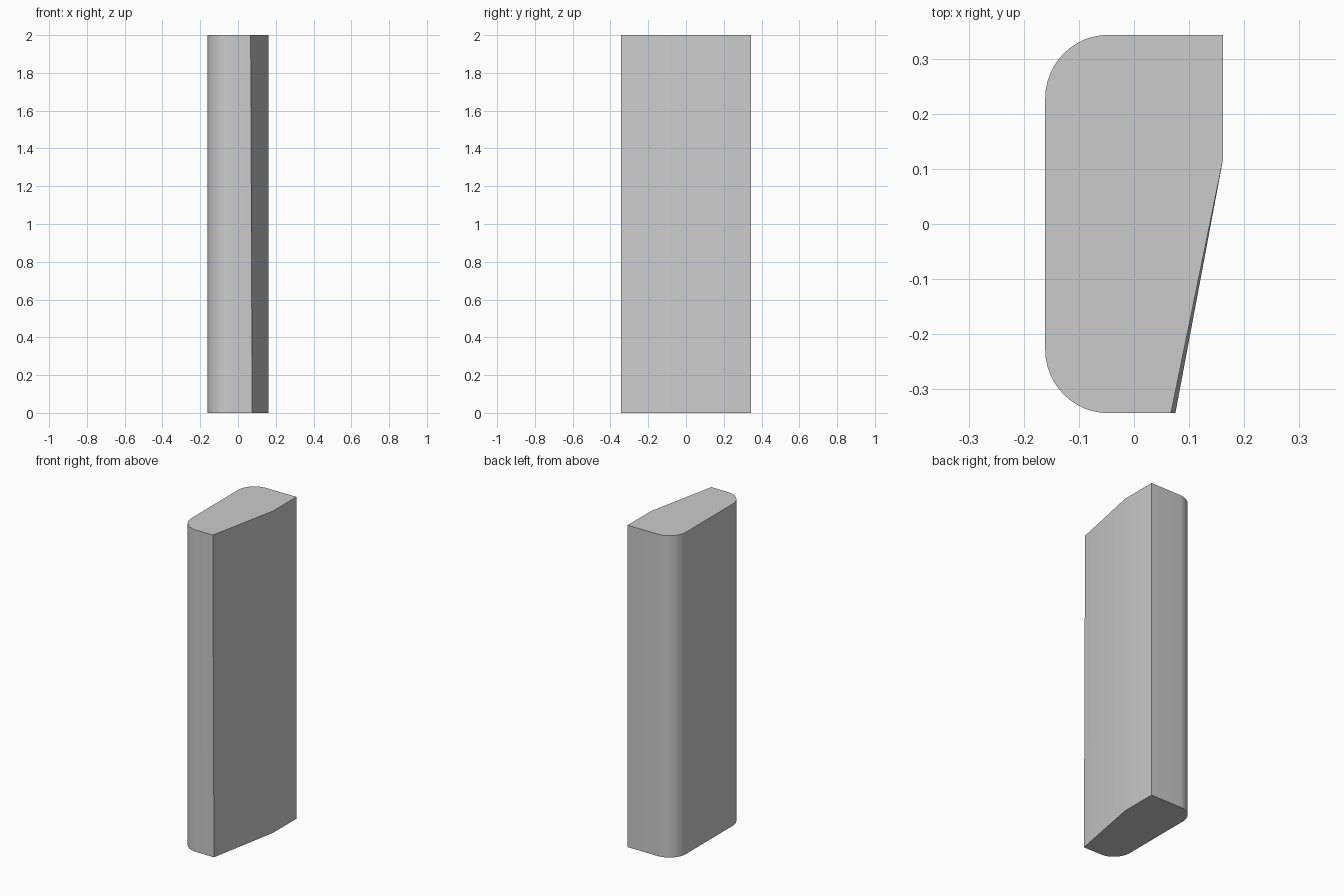
import bpy, bmesh
from math import cos, sin, pi, radians

cube = bpy.data.objects.get("Cube")
if cube:
    bpy.data.objects.remove(cube, do_unlink=True)

HALF_X, HALF_Y, HEIGHT, RADIUS = 0.161, 0.343, 2.0, 0.115
STEPS = 12

grey = bpy.data.materials.new("plain grey")
grey.use_nodes = True
colour = (0.6, 0.6, 0.6, 1)
grey.diffuse_color = colour
grey.node_tree.nodes["Principled BSDF"].inputs["Base Color"].default_value = colour


def corner(cy, start):
    """Quarter-round corner on the -x side, counter-clockwise."""
    cx = RADIUS - HALF_X
    angles = [start + pi / 2 * i / STEPS for i in range(STEPS + 1)]
    return [(cx + RADIUS * cos(a), cy + RADIUS * sin(a)) for a in angles]


def outline(front_x):
    """Plan profile: two rounded corners, one square corner, one slanted side."""
    return ([(front_x, -HALF_Y), (HALF_X, 0.115), (HALF_X, HALF_Y)]
            + corner(HALF_Y - RADIUS, pi / 2)
            + corner(RADIUS - HALF_Y, pi))


# Block lofted between a bottom and a slightly narrower top profile
bm = bmesh.new()
bottom = [bm.verts.new((x, y, 0)) for x, y in outline(0.075)]
top = [bm.verts.new((x, y, HEIGHT)) for x, y in outline(0.067)]
n = len(top)
for i in range(n):
    j = (i + 1) % n
    bm.faces.new((bottom[i], bottom[j], top[j], top[i]))
bm.faces.new(top)
bm.faces.new(bottom[::-1])
bmesh.ops.recalc_face_normals(bm, faces=bm.faces)

mesh = bpy.data.meshes.new("rounded_block")
bm.to_mesh(mesh)
bm.free()
mesh.materials.append(grey)
block = bpy.data.objects.new("rounded_block", mesh)
bpy.context.collection.objects.link(block)

# Smooth rounded corners, keep the end caps crisp
bpy.ops.object.select_all(action='DESELECT')
block.select_set(True)
bpy.context.view_layer.objects.active = block
bpy.ops.object.shade_smooth_by_angle(angle=radians(30))
